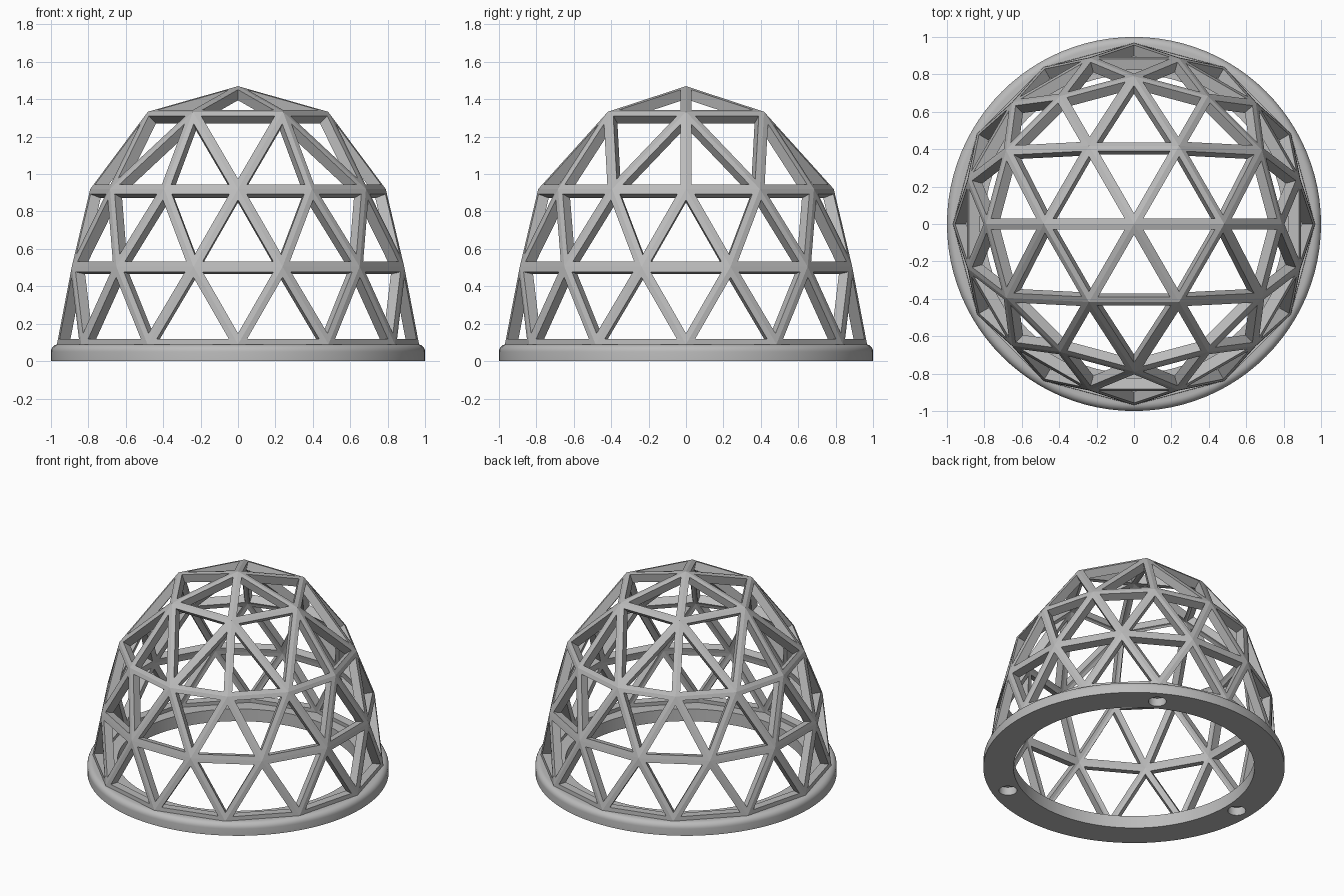
import bpy, bmesh, math
from mathutils import Matrix, Vector

cube = bpy.data.objects.get("Cube")
if cube:
    bpy.data.objects.remove(cube, do_unlink=True)

# One plain grey for the whole model
grey = bpy.data.materials.new("plain_grey")
grey.use_nodes = True
colour = (0.5, 0.5, 0.5, 1)
grey.diffuse_color = colour
grey.node_tree.nodes["Principled BSDF"].inputs["Base Color"].default_value = colour


def make_object(name, bm):
    mesh = bpy.data.meshes.new(name)
    bm.to_mesh(mesh)
    bm.free()
    mesh.materials.append(grey)
    obj = bpy.data.objects.new(name, mesh)
    bpy.context.collection.objects.link(obj)
    return obj


def activate(obj):
    bpy.ops.object.select_all(action='DESELECT')
    obj.select_set(True)
    bpy.context.view_layer.objects.active = obj


# Dome frame: rings of nodes joined by triangles, each opened into a window
STRUT_HALF, STRUT_DEPTH = 0.029, 0.06
bm = bmesh.new()


def node_ring(count, radius, z, offset=0.0):
    ring = []
    for i in range(count):
        a = math.tau * (i + offset) / count
        ring.append(bm.verts.new((radius * math.cos(a), radius * math.sin(a), z)))
    return ring


apex = bm.verts.new((0, 0, 1.47))
crown = node_ring(6, 0.482, 1.333)
upper = node_ring(12, 0.79, 0.92)
middle = node_ring(12, 0.92, 0.505, 0.5)
lower = node_ring(12, 0.968, 0.09)

triangles = []
for i in range(6):
    a, b, k = crown[i], crown[(i + 1) % 6], 2 * i
    triangles += [(apex, a, b), (a, upper[k - 1], upper[k]),
                  (a, upper[k], upper[k + 1]), (a, upper[k + 1], b)]
for i in range(12):
    j = (i + 1) % 12
    triangles += [(upper[i], middle[i - 1], middle[i]), (upper[i], middle[i], upper[j]),
                  (middle[i], lower[i], lower[j]), (middle[i], lower[j], middle[j])]
panels = [bm.faces.new(t) for t in triangles]
bm.normal_update()
for f in panels:
    if f.normal.dot(f.calc_center_median() - Vector((0, 0, 0.3))) < 0:
        f.normal_flip()
bmesh.ops.inset_individual(bm, faces=panels, thickness=STRUT_HALF, use_even_offset=True)
bmesh.ops.delete(bm, geom=panels, context='FACES')
frame = make_object("dome_frame", bm)
solid = frame.modifiers.new("strut_depth", 'SOLIDIFY')
solid.thickness = STRUT_DEPTH
solid.offset = -1
solid.use_even_offset = True

# Base ring: turned profile with a rounded outer shoulder
ROUND, TOP = 0.04, 0.09
profile = [(0.8, 0), (1, 0)]
for i in range(7):
    a = math.pi / 2 * i / 6
    profile.append((1 - ROUND + ROUND * math.cos(a), TOP - ROUND + ROUND * math.sin(a)))
profile.append((0.8, TOP))
bm = bmesh.new()
verts = [bm.verts.new((r, 0, z)) for r, z in profile]
edges = [bm.edges.new((verts[i - 1], verts[i])) for i in range(len(verts))]
bmesh.ops.spin(bm, geom=verts + edges, cent=(0, 0, 0), axis=(0, 0, 1),
               angle=math.tau, steps=96, use_merge=True)
bmesh.ops.remove_doubles(bm, verts=bm.verts[:], dist=0.0005)
bmesh.ops.recalc_face_normals(bm, faces=bm.faces[:])
base = make_object("base_ring", bm)

# Three blind holes in the underside of the base
bm = bmesh.new()
for i in range(3):
    a = math.radians(60 + 120 * i)
    place = Matrix.Translation((0.89 * math.cos(a), 0.89 * math.sin(a), 0))
    bmesh.ops.create_cone(bm, cap_ends=True, segments=32, radius1=0.06, radius2=0.06,
                          depth=0.12, matrix=place)
cutter = make_object("hole_cutter", bm)
cutter.hide_render = True
cut = base.modifiers.new("holes", 'BOOLEAN')
cut.operation = 'DIFFERENCE'
cut.solver = 'EXACT'
cut.object = cutter
activate(base)
bpy.ops.object.modifier_apply(modifier=cut.name)
bpy.data.objects.remove(cutter, do_unlink=True)
bpy.ops.object.shade_smooth_by_angle(angle=math.radians(35))
